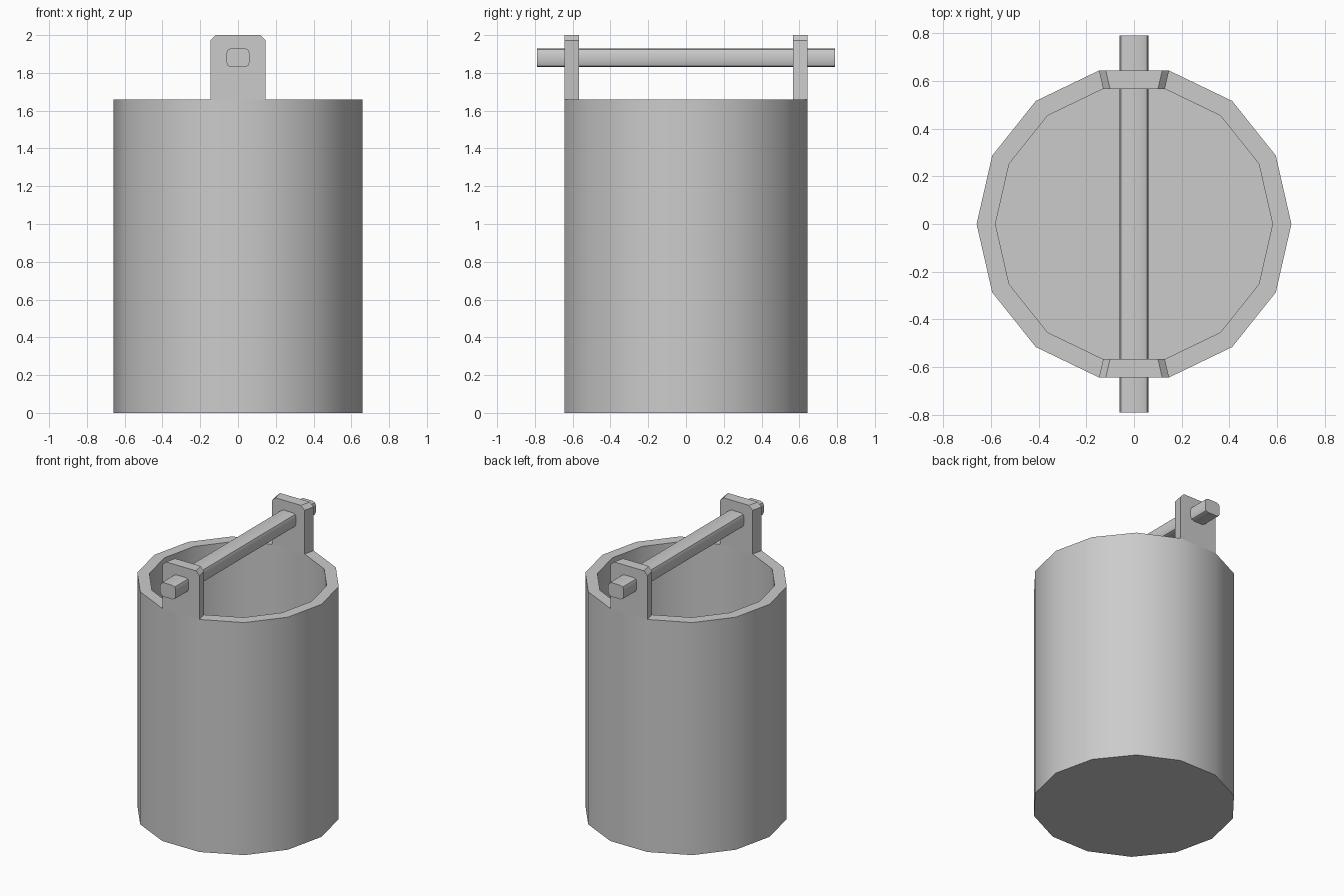
import bpy, bmesh
from math import cos, sin, pi, radians

cube = bpy.data.objects.get("Cube")
if cube:
    bpy.data.objects.remove(cube, do_unlink=True)

SIDES = 14
R_OUT, R_IN = 0.66, 0.581
RIM, FLOOR, TOP = 1.66, 0.08, 2.0

grey = bpy.data.materials.new("bucket grey")
grey.use_nodes = True
grey.diffuse_color = (0.6, 0.6, 0.6, 1)
grey.node_tree.nodes["Principled BSDF"].inputs["Base Color"].default_value = (0.6, 0.6, 0.6, 1)


def finish(name, bm):
    bmesh.ops.recalc_face_normals(bm, faces=bm.faces)
    mesh = bpy.data.meshes.new(name)
    bm.to_mesh(mesh)
    bm.free()
    mesh.materials.append(grey)
    obj = bpy.data.objects.new(name, mesh)
    bpy.context.collection.objects.link(obj)
    bpy.ops.object.select_all(action='DESELECT')
    obj.select_set(True)
    bpy.context.view_layer.objects.active = obj
    bpy.ops.object.shade_smooth_by_angle(angle=radians(30))
    return obj


def point(radius, step, z):
    a = 2 * pi * step / SIDES
    return (radius * cos(a), radius * sin(a), z)


# Bucket shell: outer wall, rim, inner wall and floor
bm = bmesh.new()
rings = [[bm.verts.new(point(r, i, z)) for i in range(SIDES)]
         for r, z in ((R_OUT, 0), (R_OUT, RIM), (R_IN, RIM), (R_IN, FLOOR))]
for low, high in zip(rings, rings[1:]):
    for i in range(SIDES):
        j = (i + 1) % SIDES
        bm.faces.new((low[i], low[j], high[j], high[i]))
bm.faces.new(rings[0])
bm.faces.new(rings[-1])
finish("bucket_shell", bm)

# Lugs rising from the front and back wall segments, top corners chamfered
for name, first in (("back_lug", 3), ("front_lug", 10)):
    bm = bmesh.new()
    plan = [point(R_OUT, first, RIM), point(R_OUT, first + 1, RIM),
            point(R_IN, first + 1, RIM), point(R_IN, first, RIM)]
    base = [bm.verts.new(p) for p in plan]
    top = [bm.verts.new((x, y, TOP)) for x, y, z in plan]
    bm.faces.new(top)
    for i in range(4):
        j = (i + 1) % 4
        bm.faces.new((base[i], base[j], top[j], top[i]))
    corners = [bm.edges.get((top[1], top[2])), bm.edges.get((top[3], top[0]))]
    bmesh.ops.bevel(bm, geom=corners, offset=0.028, segments=1, affect='EDGES')
    finish(name, bm)

# Handle bar through both lugs, long edges rounded
bm = bmesh.new()
bmesh.ops.create_cube(bm, size=1)
for v in bm.verts:
    v.co = (v.co.x * 0.122, v.co.y * 1.58, v.co.z * 0.1 + 1.88)
long_edges = [e for e in bm.edges if abs(e.verts[0].co.y - e.verts[1].co.y) > 1]
bmesh.ops.bevel(bm, geom=long_edges, offset=0.025, segments=2, profile=0.5, affect='EDGES')
finish("handle_bar", bm)
